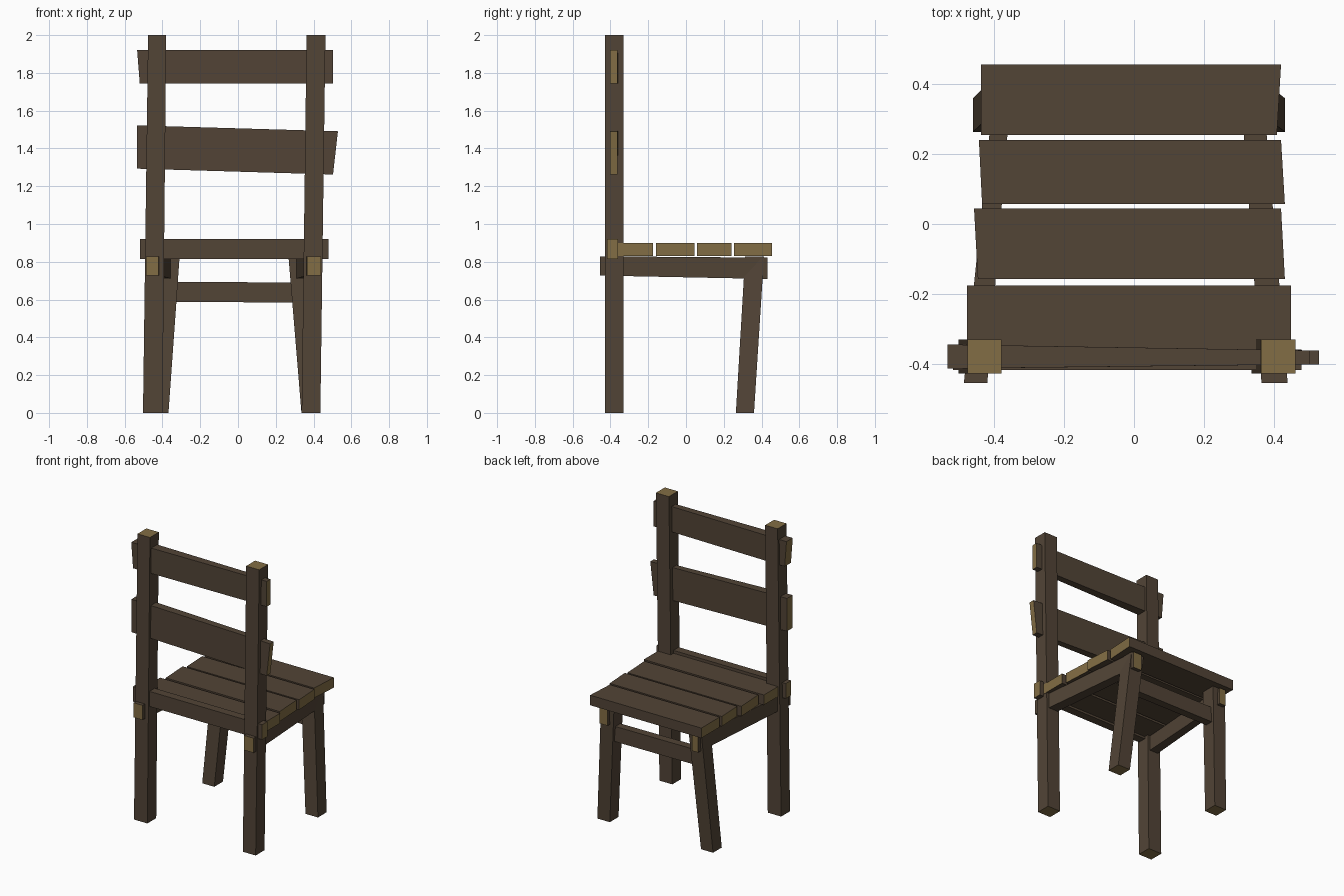
import bpy, bmesh

if "Cube" in bpy.data.objects:
    bpy.data.objects.remove(bpy.data.objects["Cube"])

def material(name, rgb):
    m = bpy.data.materials.new(name)
    m.diffuse_color = (*rgb, 1.0)
    m.use_nodes = True
    m.node_tree.nodes["Principled BSDF"].inputs["Base Color"].default_value = m.diffuse_color
    return m

BARK = material("dark brown wood", (0.084, 0.058, 0.037))
GRAIN = material("tan end grain", (0.223, 0.153, 0.058))

def board(name, axes, start, end):
    """Hand-cut board. axes = length, u, v. Each end = ((length at u low, at u high), u range, v range)."""
    l, u, v = ("xyz".index(c) for c in axes)
    bm = bmesh.new()
    rings = []
    for pos, ur, vr in (start, end):
        ring = []
        for i, j in ((0, 0), (1, 0), (1, 1), (0, 1)):
            co = [0.0, 0.0, 0.0]
            co[l], co[u], co[v] = pos[i], ur[i], vr[j]
            ring.append(bm.verts.new(co))
        rings.append(ring)
    # end grain on the two cut ends only
    for ring in rings:
        bm.faces.new(ring).material_index = 1
    a, b = rings
    for i in range(4):
        k = (i + 1) % 4
        bm.faces.new((a[i], a[k], b[k], b[i]))
    bmesh.ops.recalc_face_normals(bm, faces=bm.faces[:])
    me = bpy.data.meshes.new(name)
    bm.to_mesh(me)
    bm.free()
    me.materials.append(BARK)
    me.materials.append(GRAIN)
    bpy.context.collection.objects.link(bpy.data.objects.new(name, me))

# tall posts carrying the backrest
PY = (-0.428, -0.33)
for side, bot, top in (("left", (-0.503, -0.40), (-0.476, -0.38)),
                       ("right", (0.337, 0.436), (0.363, 0.463))):
    board("back_post_" + side, "zxy", ((0, 0), bot, PY), ((2, 2), top, PY))

# short splayed legs
for side, bot, top in (("left", (-0.461, -0.368), (-0.408, -0.309)),
                       ("right", (0.336, 0.432), (0.267, 0.367))):
    board("short_leg_" + side, "zxy", ((0, 0), bot, (0.264, 0.36)),
          ((0.829, 0.829), top, (0.313, 0.413)))

# backrest slats and the rail behind the seat
board("top_slat", "xzy", ((-0.52, -0.534), (1.743, 1.92), (-0.414, -0.345)),
      ((0.503, 0.503), (1.743, 1.92), (-0.402, -0.362)))
board("middle_slat", "xzy", ((-0.534, -0.534), (1.293, 1.522), (-0.412, -0.35)),
      ((0.503, 0.529), (1.262, 1.491), (-0.402, -0.362)))
board("seat_rail", "xzy", ((-0.518, -0.518), (0.815, 0.92), (-0.418, -0.36)),
      ((0.479, 0.479), (0.815, 0.92), (-0.418, -0.36)))

# seat planks: y range, left end (low y, high y), right end
SZ = (0.83, 0.90)
planks = [((-0.375, -0.176), (-0.478, -0.478), (0.449, 0.449)),
          ((-0.158, 0.045), (-0.447, -0.458), (0.432, 0.421)),
          ((0.057, 0.24), (-0.435, -0.444), (0.432, 0.421)),
          ((0.255, 0.456), (-0.438, -0.438), (0.409, 0.421))]
for n, (yr, left, right) in enumerate(planks, 1):
    board(f"seat_plank_{n}", "xyz", (left, yr, SZ), (right, yr, SZ))

# side beams under the seat
for side, near, far in (("left", (-0.487, -0.42), (-0.396, -0.348)),
                        ("right", (0.365, 0.44), (0.302, 0.365))):
    board("side_beam_" + side, "yxz", ((-0.455, -0.455), near, (0.727, 0.829)),
          ((0.432, 0.432), far, (0.709, 0.822)))

# stretcher between the short legs
board("leg_stretcher", "xzy", ((-0.37, -0.37), (0.588, 0.694), (0.325, 0.38)),
      ((0.335, 0.335), (0.584, 0.69), (0.325, 0.38)))
